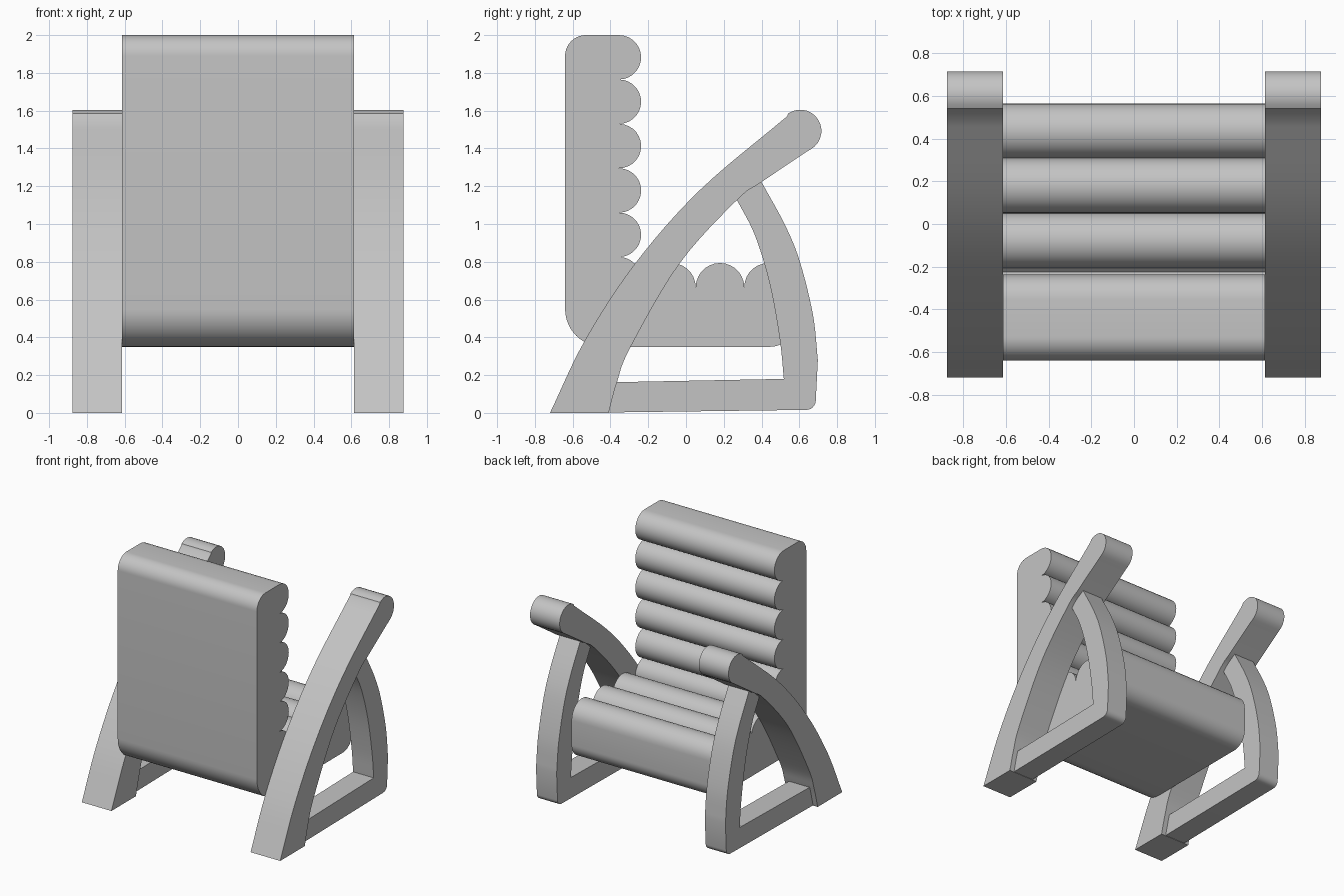
import bpy
import bmesh
from math import cos, sin, radians
from mathutils import Vector

cube = bpy.data.objects.get("Cube")
if cube:
    bpy.data.objects.remove(cube)

grey = bpy.data.materials.new("plain_grey")
grey.use_nodes = True
colour = (0.55, 0.55, 0.55, 1)
grey.diffuse_color = colour
grey.node_tree.nodes["Principled BSDF"].inputs["Base Color"].default_value = colour


def arc(y, z, r, start, end, steps=14):
    """Points on a circular arc in the side plane, angles in degrees."""
    angles = [radians(start + (end - start) * i / steps) for i in range(steps + 1)]
    return [(y + r * cos(a), z + r * sin(a)) for a in angles]


def smooth_path(points, steps=6):
    """Smooth curve passing through every given point."""
    p = [Vector(q) for q in points]
    p = [2 * p[0] - p[1]] + p + [2 * p[-1] - p[-2]]
    out = []
    for a, b, c, d in zip(p, p[1:], p[2:], p[3:]):
        for i in range(steps):
            t = i / steps
            out.append(tuple(b + (c - a) * t / 2 + (2 * a - 5 * b + 4 * c - d) * t**2 / 2
                             + (3 * b - a - 3 * c + d) * t**3 / 2))
    return out + [tuple(points[-1])]


def extrude_profile(name, profile, x0, x1):
    """Solid made by sweeping a side profile from x0 to x1."""
    clean = [p for i, p in enumerate(profile)
             if (Vector(p) - Vector(profile[i - 1])).length > 1e-4]
    bm = bmesh.new()
    face = bm.faces.new([bm.verts.new((x0, y, z)) for y, z in clean])
    ext = bmesh.ops.extrude_face_region(bm, geom=[face], use_keep_orig=True)
    moved = [v for v in ext["geom"] if isinstance(v, bmesh.types.BMVert)]
    bmesh.ops.translate(bm, verts=moved, vec=(x1 - x0, 0, 0))
    bmesh.ops.recalc_face_normals(bm, faces=bm.faces)
    mesh = bpy.data.meshes.new(name)
    bm.to_mesh(mesh)
    bm.free()
    obj = bpy.data.objects.new(name, mesh)
    bpy.context.collection.objects.link(obj)
    mesh.materials.append(grey)
    bpy.ops.object.select_all(action="DESELECT")
    obj.select_set(True)
    bpy.context.view_layer.objects.active = obj
    bpy.ops.object.shade_smooth_by_angle(angle=radians(30))


# Padded seat and backrest, one L-shaped cushion with rolled ribs
roll = 0.1175
cushion = arc(-0.53, 1.89, 0.11, 180, 90)
for i in range(5):
    cushion += arc(-0.355, 2 - roll * (2 * i + 1), roll, 90, -90)
cushion += arc(-0.355, 2 - roll * 11, roll, 90, -20)
cushion += [(-0.225, 0.645)]
for i in range(3):
    cushion += arc(-0.077 + 0.257 * i, 0.665, 0.1285, 180, 0)
cushion += arc(0.4455, 0.47, 0.12, 0, -90)
cushion += arc(-0.44, 0.55, 0.2, 270, 180)
extrude_profile("seat_cushion", cushion, -0.615, 0.615)

# Curved armrest that sweeps down into the rear foot
arm = smooth_path([(-0.72, 0), (-0.534, 0.386), (-0.27, 0.79), (0.074, 1.18), (0.535, 1.57)])
arm += arc(0.605, 1.493, 0.112, 125, -60)
arm += smooth_path([(0.635, 1.38), (0.4, 1.222), (0.27, 1.127), (-0.035, 0.79),
                    (-0.296, 0.344), (-0.365, 0.164), (-0.41, 0)])

# Narrower front leg and floor bar in one bent piece
leg = [(0.25, 1.15)] + smooth_path([(0.27, 1.127), (0.365, 0.94), (0.444, 0.68),
                                    (0.497, 0.386), (0.518, 0.18)])
leg += [(-0.4, 0.162), (-0.43, 0.002)]
leg += arc(0.637, 0.066, 0.05, -90, -5, 6)
leg += smooth_path([(0.698, 0.28), (0.672, 0.52), (0.603, 0.8), (0.524, 0.995), (0.4, 1.222)])
leg += [(0.385, 1.245)]

for side, sign in (("left", 1), ("right", -1)):
    extrude_profile(side + "_armrest", arm, sign * 0.615, sign * 0.877)
    extrude_profile(side + "_front_leg", leg, sign * 0.655, sign * 0.837)
